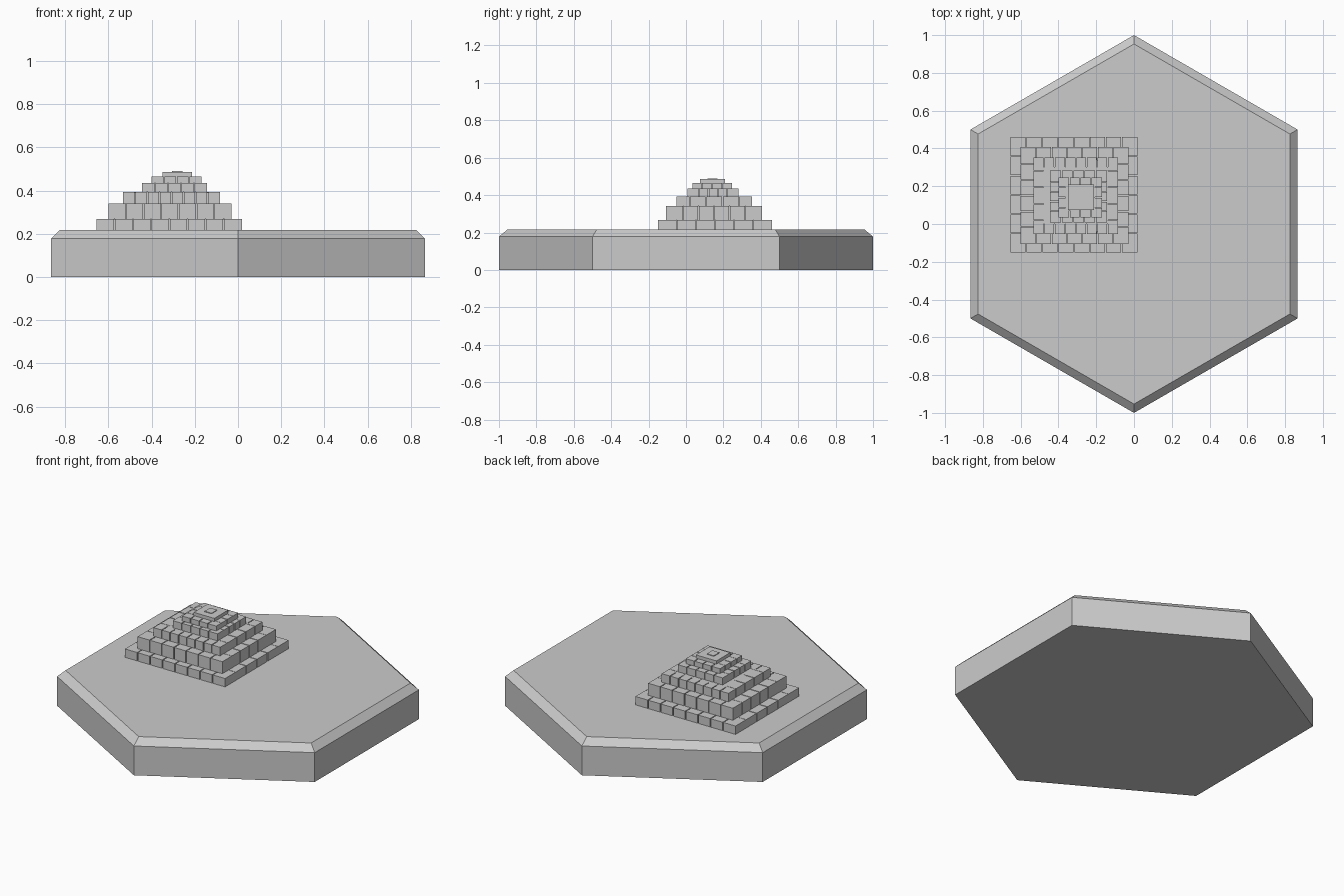
import bpy, bmesh, math

if "Cube" in bpy.data.objects:
    bpy.data.objects.remove(bpy.data.objects["Cube"])

def mesh_object(name, bm):
    bmesh.ops.recalc_face_normals(bm, faces=bm.faces)
    me = bpy.data.meshes.new(name)
    bm.to_mesh(me)
    bm.free()
    ob = bpy.data.objects.new(name, me)
    bpy.context.collection.objects.link(ob)
    return ob

def add_box(bm, x0, x1, y0, y1, z0, z1):
    vs = bmesh.ops.create_cube(bm, size=1)["verts"]
    for v in vs:
        v.co.x = x1 if v.co.x > 0 else x0
        v.co.y = y1 if v.co.y > 0 else y0
        v.co.z = z1 if v.co.z > 0 else z0

# Hexagonal tile with a chamfered top rim
bm = bmesh.new()
rings = []
for r, z in ((1, 0), (1, 0.178), (0.953, 0.217)):
    rings.append([bm.verts.new((r * math.sin(i * math.pi / 3),
                                r * math.cos(i * math.pi / 3), z)) for i in range(6)])
for low, high in zip(rings, rings[1:]):
    for i in range(6):
        j = (i + 1) % 6
        bm.faces.new((low[i], low[j], high[j], high[i]))
bm.faces.new(rings[0])
bm.faces.new(rings[-1])
mesh_object("hex_tile", bm)

# One pyramid step: a ring of stone blocks around a solid core
GAP = 0.005

def step(name, x0, x1, y0, y1, z0, z1, nx, ny, depth):
    bm = bmesh.new()
    w = (x1 - x0) / nx
    for i in range(nx):
        a = x0 + i * w + (GAP / 2 if i else 0)
        b = x0 + (i + 1) * w - (GAP / 2 if i < nx - 1 else 0)
        add_box(bm, a, b, y0, y0 + depth, z0, z1)
        add_box(bm, a, b, y1 - depth, y1, z0, z1)
    h = (y1 - y0 - 2 * depth) / ny
    for i in range(ny):
        a = y0 + depth + i * h + GAP / 2
        b = a + h - GAP
        add_box(bm, x0, x0 + depth, a, b, z0, z1)
        add_box(bm, x1 - depth, x1, a, b, z0, z1)
    c = depth * 0.75
    add_box(bm, x0 + c, x1 - c, y0 + c, y1 - c, z0, z1 - 0.001)
    mesh_object(name, bm)

steps = (
    (-0.655, 0.018, -0.15, 0.46, 0.215, 0.268, 8, 4, 0.10),
    (-0.60, -0.03, -0.107, 0.407, 0.268, 0.341, 7, 4, 0.09),
    (-0.532, -0.084, -0.052, 0.353, 0.341, 0.393, 8, 3, 0.07),
    (-0.444, -0.143, 0.008, 0.282, 0.393, 0.436, 5, 3, 0.06),
    (-0.40, -0.17, 0.034, 0.245, 0.436, 0.466, 4, 2, 0.05),
)
for n, s in enumerate(steps, 1):
    step(f"pyramid_step_{n}", *s)

# Capstone with a small raised centre
bm = bmesh.new()
add_box(bm, -0.35, -0.212, 0.075, 0.208, 0.465, 0.486)
add_box(bm, -0.305, -0.258, 0.115, 0.168, 0.486, 0.490)
mesh_object("capstone", bm)
